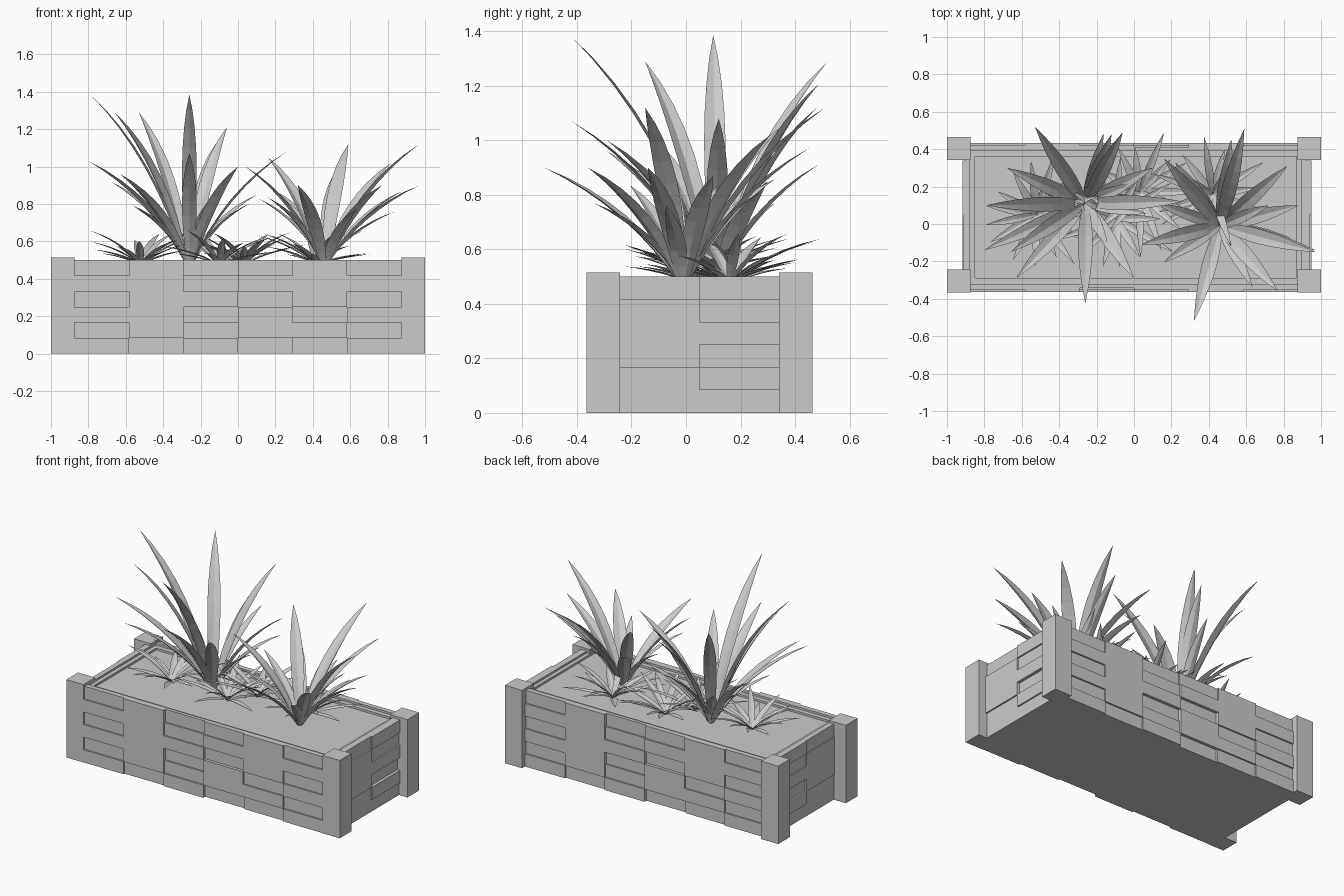
import bpy, bmesh, math, random
from mathutils import Vector

if "Cube" in bpy.data.objects:
    bpy.data.objects.remove(bpy.data.objects["Cube"])

random.seed(4)


def add_box(bm, x0, x1, y0, y1, z0, z1):
    v = [bm.verts.new((x, y, z)) for x in (x0, x1) for y in (y0, y1) for z in (z0, z1)]
    for f in ((0, 1, 3, 2), (4, 6, 7, 5), (0, 4, 5, 1), (2, 3, 7, 6), (0, 2, 6, 4), (1, 5, 7, 3)):
        bm.faces.new([v[i] for i in f])


def finish(bm, name, closed=True):
    if closed:
        bmesh.ops.recalc_face_normals(bm, faces=bm.faces)
    me = bpy.data.meshes.new(name)
    bm.to_mesh(me)
    bm.free()
    ob = bpy.data.objects.new(name, me)
    bpy.context.collection.objects.link(ob)
    return ob


def boxes(name, *dims):
    bm = bmesh.new()
    for d in dims:
        add_box(bm, *d)
    return finish(bm, name)


# corner posts
boxes("corner_posts", *[(x, x + 0.125, y, y + 0.122, 0, 0.515)
                        for x in (-1, 0.875) for y in (-0.365, 0.342)])

# planter walls and soil bed
X0, X1, Y0, Y1 = -0.9, 0.92, -0.335, 0.405
boxes("planter_walls", (X0, X1, Y0, -0.32, 0, 0.5), (X0, X1, 0.39, Y1, 0, 0.5),
      (X0, -0.877, -0.32, 0.39, 0, 0.5), (0.895, X1, -0.32, 0.39, 0, 0.5))
# inner ledge, stepped slightly below the rim
boxes("inner_ledge", (-0.877, 0.895, -0.32, -0.29, 0, 0.487), (-0.877, 0.895, 0.36, 0.39, 0, 0.487),
      (-0.877, -0.85, -0.29, 0.36, 0, 0.487), (0.87, 0.895, -0.29, 0.36, 0, 0.487))
boxes("soil", (-0.85, 0.87, -0.29, 0.36, 0, 0.473))

# wall bricks: one string per row from the top, digit = protrusion level
front = ["120121", "221222", "122021", "220212", "121221", "212012"]
side = ["12", "21", "22", "20", "12", "11"]
W, H = 1.75 / 6, 0.5 / 6


def brick_wall(name, rows, start, width, place):
    bm = bmesh.new()
    for r, row in enumerate(rows):
        z = 0.5 - (r + 1) * H
        for c, level in enumerate(row):
            u = start + c * width
            add_box(bm, *place(u, u + width, 0.008 + 0.01 * int(level)), z, z + H)
    return finish(bm, name)


brick_wall("front_bricks", front, -0.875, W, lambda a, b, d: (a, b, Y0 - d, Y0))
brick_wall("back_bricks", front, -0.875, W, lambda a, b, d: (-b, -a, Y1, Y1 + d))
brick_wall("right_bricks", side, -0.243, W, lambda a, b, d: (X1, X1 + d, a, b))
brick_wall("left_bricks", side, -0.243, W, lambda a, b, d: (X0 - d * 0.6, X0, a, b))


def leaf(bm, base, tip, width, segs=8):
    """Arching blade folded along its midrib."""
    base, tip = Vector(base), Vector(tip)
    flat = Vector((tip.x - base.x, tip.y - base.y, 0))
    ctrl = base + flat * 0.36 + Vector((0, 0, (tip.z - base.z) * 0.64))
    across = Vector((-flat.y, flat.x, 0)).normalized()
    prev = None
    for i in range(segs):
        t = i / segs
        p = base * (1 - t) ** 2 + ctrl * 2 * t * (1 - t) + tip * t * t
        tan = (ctrl - base) * (1 - t) + (tip - ctrl) * t
        up = tan.cross(across).normalized()
        if up.z < 0:
            up = -up
        w = 0.5 * width * (0.3 * (1 - t) + 0.9 * math.sin(math.pi * t) ** 0.85)
        ring = [bm.verts.new(q) for q in (p - across * w + up * w * 0.3, p, p + across * w + up * w * 0.3)]
        if prev:
            for k in (0, 1):
                bm.faces.new((prev[k], prev[k + 1], ring[k + 1], ring[k]))
        prev = ring
    end = bm.verts.new(tip)
    for k in (0, 1):
        bm.faces.new((prev[k], prev[k + 1], end))


def big_plant(name, x, y, tips, inner, height):
    bm = bmesh.new()
    for t in tips:
        out = Vector((t[0] - x, t[1] - y, 0)).normalized() * 0.015
        leaf(bm, (x + out.x, y + out.y, 0.47), t, 0.075)
    for i in range(inner):
        a = i * 2.4 + 0.4
        r = random.uniform(0.25, 0.4)
        z = random.uniform(0.75, height)
        leaf(bm, (x, y, 0.47), (x + r * math.cos(a), y + r * math.sin(a), z), 0.06)
    return finish(bm, name, False)


# tall spiky plants, main leaves given by their tips
big_plant("tall_plant_left", -0.26, 0.11, [
    (-0.79, 0.10, 1.385), (-0.26, -0.425, 1.385), (-0.66, -0.15, 1.29), (-0.53, 0.52, 1.29),
    (-0.06, 0.49, 1.21), (0.26, 0.12, 1.08), (-0.26, -0.42, 1.07), (-0.80, -0.14, 1.03),
    (0.0, -0.29, 1.0), (-0.63, -0.29, 0.96), (-0.12, 0.48, 1.12), (-0.68, 0.3, 0.92),
    (0.1, 0.3, 0.85)], 7, 0.95)
big_plant("tall_plant_right", 0.46, -0.01, [
    (0.59, 0.51, 1.12), (0.97, -0.15, 1.12), (0.32, -0.52, 0.9), (0.16, 0.35, 1.05),
    (0.82, 0.31, 1.02), (0.88, 0.10, 0.87), (0.04, -0.11, 1.0), (0.77, -0.36, 0.9),
    (0.52, 0.45, 0.97), (0.22, 0.33, 0.86), (0.97, -0.14, 0.9)], 7, 0.85)

# low grassy tufts
for n, (x, y, count) in enumerate([(-0.52, 0.05, 15), (-0.1, 0.03, 14), (0.03, 0.17, 15), (0.42, 0.16, 15)]):
    bm = bmesh.new()
    for i in range(count):
        a = 2 * math.pi * i / count + random.uniform(-0.15, 0.15)
        r = random.uniform(0.24, 0.36)
        leaf(bm, (x, y, 0.47), (x + r * math.cos(a), y + r * math.sin(a), random.uniform(0.53, 0.66)), 0.04, 6)
    finish(bm, "low_tuft_%d" % (n + 1), False)
